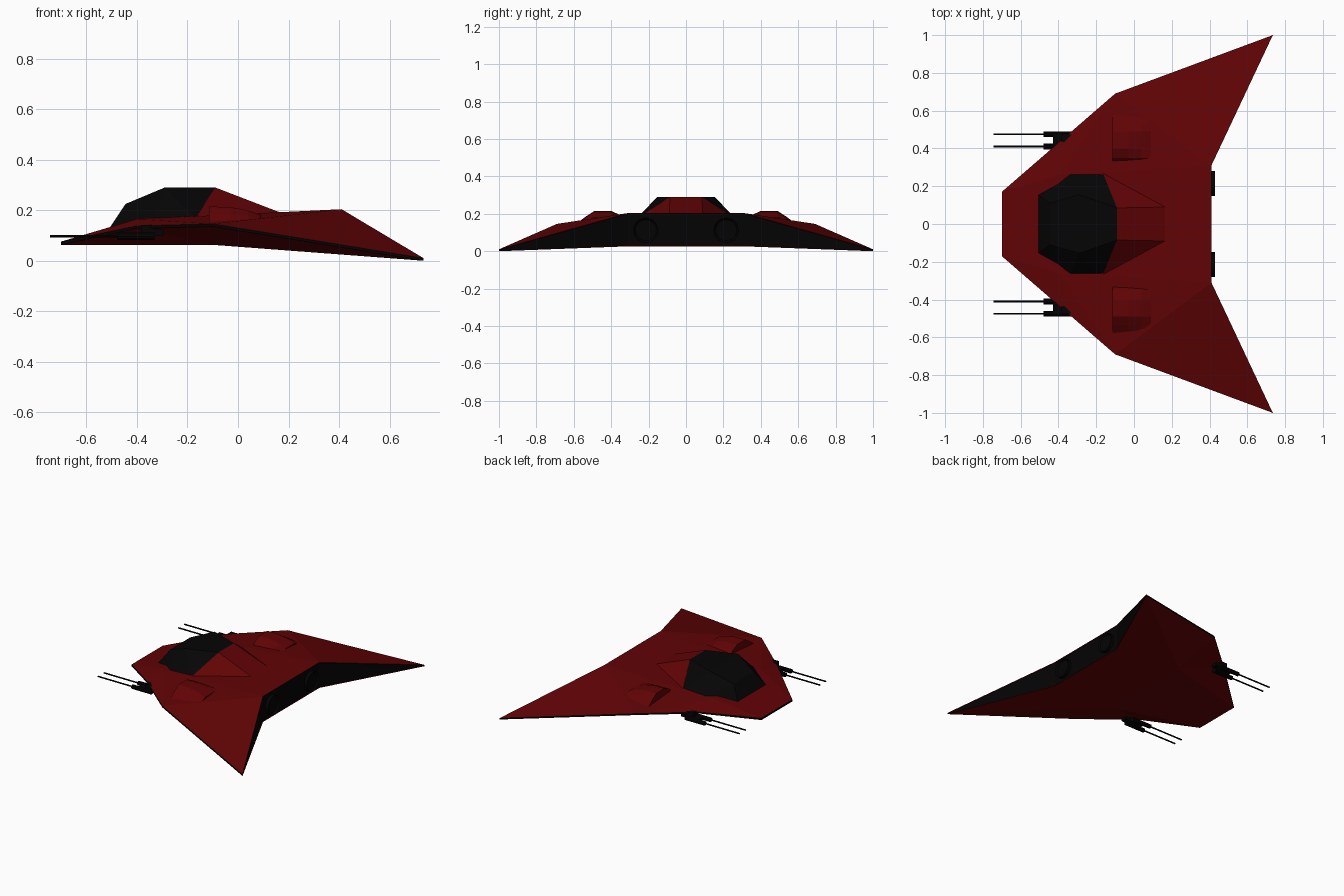
import bpy, bmesh, math
from mathutils import Matrix, Vector

cube = bpy.data.objects.get("Cube")
if cube:
    bpy.data.objects.remove(cube)


def material(name, colour):
    m = bpy.data.materials.new(name)
    m.use_nodes = True
    m.diffuse_color = (*colour, 1)
    m.node_tree.nodes["Principled BSDF"].inputs["Base Color"].default_value = (*colour, 1)
    return m


RED = material("deep_red", (0.12, 0.001, 0.0015))
BLACK = material("matt_black", (0.001, 0.001, 0.001))
GLASS = material("dark_glass", (0.0015, 0.0015, 0.0015))


def finish(bm, name, *mats):
    bmesh.ops.remove_doubles(bm, verts=bm.verts, dist=0.0005)
    bmesh.ops.recalc_face_normals(bm, faces=bm.faces)
    mesh = bpy.data.meshes.new(name)
    bm.to_mesh(mesh)
    bm.free()
    for m in mats:
        mesh.materials.append(m)
    ob = bpy.data.objects.new(name, mesh)
    bpy.context.collection.objects.link(ob)
    return ob


def flip(p):
    return Vector((p[0], -p[1], p[2]))


def add_face(bm, pts):
    return bm.faces.new([bm.verts.new(p) for p in pts])


def both_sides(bm, pts):
    return [add_face(bm, pts), add_face(bm, [flip(p) for p in pts])]


def across(bm, a, b):
    return add_face(bm, [a, b, flip(b), flip(a)])


def tube(bm, x0, x1, y, z, r, sides):
    spin = Matrix.Translation(((x0 + x1) / 2, y, z)) @ Matrix.Rotation(math.pi / 2, 4, 'Y')
    return bmesh.ops.create_cone(bm, cap_ends=True, segments=sides, radius1=r, radius2=r,
                                 depth=x1 - x0, matrix=spin)


def box(bm, centre, size):
    bmesh.ops.create_cube(bm, size=1, matrix=Matrix.Translation(centre) @ Matrix.Diagonal((*size, 1)))


# Delta hull: sloping deck, thin black leading edge, faceted belly and black stern
nose, ridge, edge = (-.70, .17, .076), (-.40, .26, .165), (-.40, .43, .138)
corner, tip, stern = (-.10, .69, .146), (.735, 1.0, .010), (.41, .31, .204)
nose_b, edge_b, corner_b = (-.70, .17, .063), (-.40, .43, .128), (-.10, .69, .136)
tip_b, stern_b, keel = (.735, 1.0, 0), (.41, .31, .026), (-.10, .33, .063)
bm = bmesh.new()
for pair in ((nose, ridge), (ridge, stern), (nose_b, keel), (keel, stern_b)):
    across(bm, *pair)
for pts in ((nose, edge, ridge), (ridge, edge, corner), (ridge, corner, stern), (corner, tip, stern),
            (nose_b, edge_b, keel), (edge_b, corner_b, keel), (corner_b, tip_b, keel),
            (keel, tip_b, stern_b)):
    both_sides(bm, pts)
lip = [across(bm, nose, nose_b)]
for pts in ((nose, nose_b, edge_b, edge), (edge, edge_b, corner_b, corner), (corner, corner_b, tip_b, tip)):
    lip += both_sides(bm, pts)
rear = [across(bm, stern, stern_b)] + both_sides(bm, (stern, tip, tip_b, stern_b))
for f in lip + rear:
    f.material_index = 1
bmesh.ops.remove_doubles(bm, verts=bm.verts, dist=0.0005)
bmesh.ops.recalc_face_normals(bm, faces=bm.faces)
rear = [f for f in bm.faces if f.material_index == 1 and f.normal.x > 0.5]
rim = bmesh.ops.inset_region(bm, faces=rear, thickness=0.004, depth=-0.004)
for f in rim["faces"]:
    f.material_index = 0
finish(bm, "hull", RED, BLACK)

# Faceted canopy
bm = bmesh.new()
for p in ((-.515, .16, .12), (-.34, .275, .155), (-.165, .272, .165), (-.445, .11, .225),
          (-.29, .155, .29), (-.09, .085, .29), (-.09, .085, .165)):
    bm.verts.new(p)
    bm.verts.new(flip(p))
bmesh.ops.convex_hull(bm, input=bm.verts)
bmesh.ops.dissolve_limit(bm, angle_limit=0.02, verts=bm.verts, edges=bm.edges)
finish(bm, "canopy", GLASS)

# Fairing sloping from the canopy roof down to the deck
bm = bmesh.new()
top, tail, foot = (-.09, .085, .29), (.17, .09, .190), (-.165, .27, .175)
across(bm, top, tail)
both_sides(bm, (top, tail, foot))
both_sides(bm, (foot, tail, (.165, .265, .187)))
finish(bm, "canopy_fairing", RED)

# Domed humps on the wings
for side, label in ((1, "left"), (-1, "right")):
    bm = bmesh.new()
    profile = ((.33, .17, 0), (.35, .193, .3), (.40, .215, 1), (.49, .215, 1), (.535, .186, .6), (.59, .145, 0))
    rings = []
    for x, drop in ((-.115, 0), (-.03, .003), (.04, .016), (.09, .034)):
        rings.append([bm.verts.new((x, side * y, z - drop * k)) for y, z, k in profile])
    rings.append([bm.verts.new((.095, side * y, .14)) for y, z, k in profile])
    for a, b in zip(rings, rings[1:]):
        for i in range(len(a) - 1):
            bm.faces.new((a[i], a[i + 1], b[i + 1], b[i]))
    bm.faces.new(rings[0])
    finish(bm, label + "_wing_hump", RED)

# Twin guns on each leading edge
for side, label in ((1, "left"), (-1, "right")):
    bm = bmesh.new()
    for y in (.41, .475):
        tube(bm, -.745, -.47, side * y, .097, .005, 8)
        tube(bm, -.48, -.33, side * y, .097, .015, 10)
    box(bm, (-.38, side * .442, .10), (.10, .075, .022))
    box(bm, (-.34, side * .455, .12), (.09, .04, .045))
    finish(bm, label + "_twin_gun", BLACK)

# Round engine nozzles with a recessed mouth
for side, label in ((1, "left"), (-1, "right")):
    bm = bmesh.new()
    tube(bm, .38, .43, side * .215, .112, .066, 24)
    bm.faces.ensure_lookup_table()
    mouth = max(bm.faces, key=lambda f: f.calc_center_median().x)
    bmesh.ops.inset_region(bm, faces=[mouth], thickness=0.010, depth=0)
    bmesh.ops.translate(bm, verts=mouth.verts, vec=(-.012, 0, 0))
    finish(bm, label + "_engine", BLACK)
